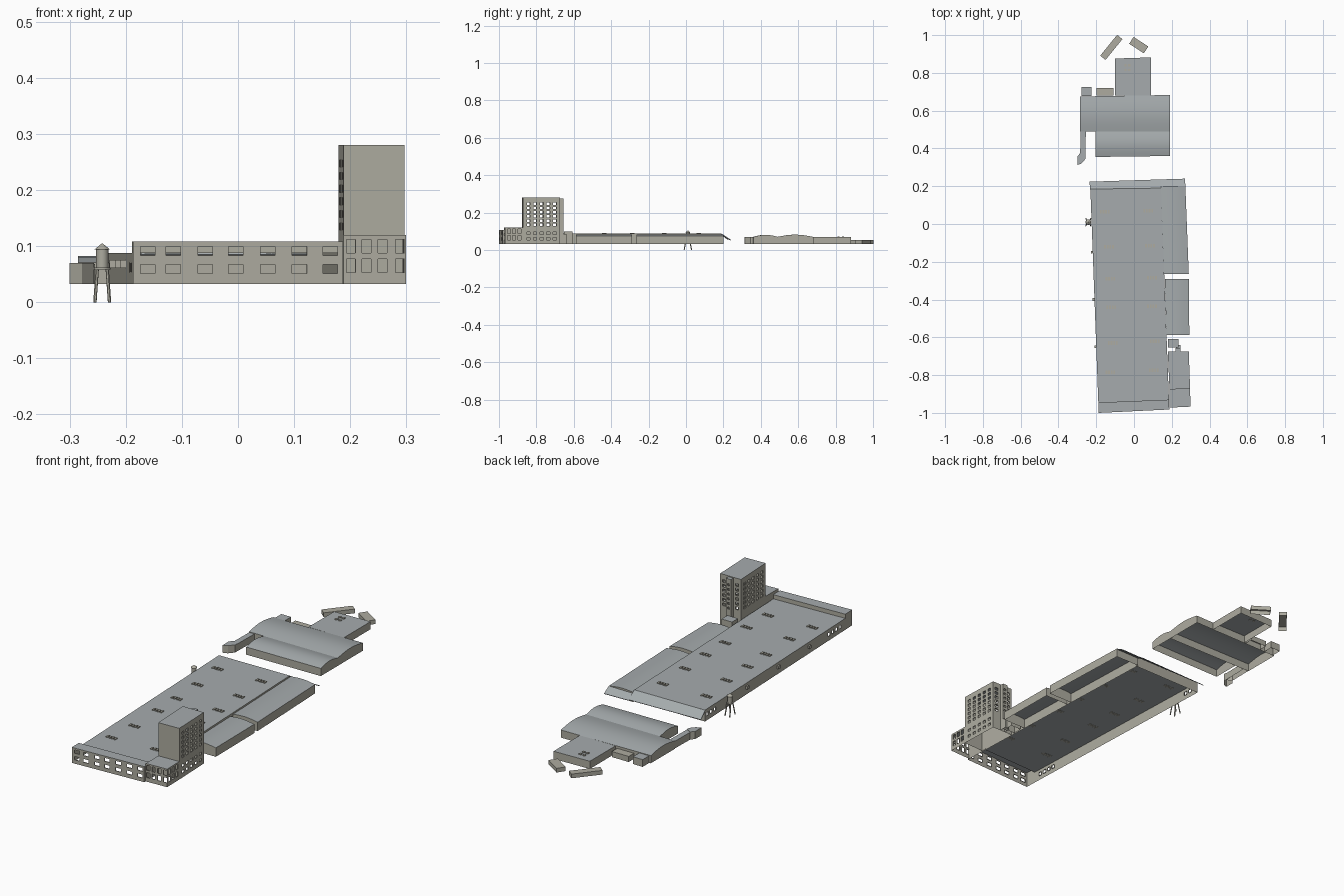
import bpy, bmesh
from math import sin, cos, pi, radians
from mathutils import Vector, Matrix

if "Cube" in bpy.data.objects:
    bpy.data.objects.remove(bpy.data.objects["Cube"])

BASE = 0.033


def mat(name, col):
    m = bpy.data.materials.new(name)
    m.diffuse_color = (*col, 1)
    m.use_nodes = True
    m.node_tree.nodes["Principled BSDF"].inputs["Base Color"].default_value = m.diffuse_color
    return m


WALL = mat("wall", (0.42, 0.41, 0.35))
ROOF = mat("roof", (0.38, 0.41, 0.42))


def finish(name, bm, smooth=False):
    bmesh.ops.remove_doubles(bm, verts=bm.verts, dist=1e-5)
    me = bpy.data.meshes.new(name)
    bm.to_mesh(me)
    bm.free()
    me.materials.append(WALL)
    me.materials.append(ROOF)
    ob = bpy.data.objects.new(name, me)
    bpy.context.collection.objects.link(ob)
    if smooth:
        bpy.ops.object.select_all(action='DESELECT')
        ob.select_set(True)
        bpy.context.view_layer.objects.active = ob
        bpy.ops.object.shade_smooth_by_angle(angle=radians(25))
    return ob


def face(bm, pts, m=0):
    bm.faces.new([bm.verts.new(p) for p in pts]).material_index = m


def wall(bm, a, b, z0, z1, holes=(), depth=0.004):
    """Wall sheet from a to b with openings (u0, u1, z0, z1), u measured from a."""
    a, b = Vector((*a, 0)), Vector((*b, 0))
    d = (b - a).normalized()
    inward = Vector((-d.y, d.x, 0)) * depth
    P = lambda u, z: a + d * u + Vector((0, 0, z))
    us = sorted({0, (b - a).length, *[h[0] for h in holes], *[h[1] for h in holes]})
    zs = sorted({z0, z1, *[h[2] for h in holes], *[h[3] for h in holes]})
    for u, v in zip(us, us[1:]):
        for s, t in zip(zs, zs[1:]):
            cu, cz = (u + v) / 2, (s + t) / 2
            if not any(h[0] < cu < h[1] and h[2] < cz < h[3] for h in holes):
                face(bm, [P(u, s), P(v, s), P(v, t), P(u, t)])
    for u, v, s, t in holes:
        c = [P(u, s), P(v, s), P(v, t), P(u, t)]
        for i in range(4):
            p, q = c[i], c[(i + 1) % 4]
            face(bm, [p, q, q + inward, p + inward])


def grid(us, zs, w, h):
    return [(u - w / 2, u + w / 2, z - h / 2, z + h / 2) for u in us for z in zs]


def block(name, pts, top, holes={}, base={}, skip=(), roof=1, z0=BASE):
    """Open-bottomed building on a counter-clockwise footprint."""
    bm = bmesh.new()
    for i, p in enumerate(pts):
        if i not in skip:
            wall(bm, p, pts[(i + 1) % len(pts)], base.get(i, z0), top, holes.get(i, ()))
    face(bm, [(*p, top) for p in pts], roof)
    return finish(name, bm)


def rect(x0, x1, y0, y1):
    return [(x0, y0), (x1, y0), (x1, y1), (x0, y1)]


def rot_rect(cx, cy, l, w, deg):
    c, s = cos(radians(deg)), sin(radians(deg))
    return [(cx + x * c - y * s, cy + x * s + y * c)
            for x, y in rect(-l / 2, l / 2, -w / 2, w / 2)]


def arched(name, L0, L1, R0, R1, z0, z1, rise, n=10):
    """Building with a bowed roof running from side 0 to side 1."""
    bm = bmesh.new()

    def line(a, b):
        return [Vector((*Vector(a).lerp(Vector(b), t / n),
                        z0 + (z1 - z0) * t / n + rise * sin(pi * t / n))) for t in range(n + 1)]
    L, R = line(L0, L1), line(R0, R1)
    g = lambda p: Vector((p.x, p.y, BASE))
    for i in range(n):
        face(bm, [L[i], R[i], R[i + 1], L[i + 1]], 1)
        face(bm, [g(R[i]), g(R[i + 1]), R[i + 1], R[i]])
        face(bm, [g(L[i + 1]), g(L[i]), L[i], L[i + 1]])
    face(bm, [g(L[0]), g(R[0]), R[0], L[0]])
    face(bm, [g(R[n]), g(L[n]), L[n], R[n]])
    return finish(name, bm, True)


# Main hall: long low shed with a taller office strip across the front
wins = grid([0.026, 0.072, 0.129, 0.183, 0.240, 0.297, 0.352], [0.059, 0.091], 0.026, 0.016)
block("front_offices", [(-0.187, -1.0), (0.187, -0.982), (0.185, -0.93), (-0.189, -0.945)], 0.108,
      {0: wins}, base={2: 0.088})
side = grid([0.02, 0.05, 0.08, 1.0, 1.03, 1.06, 1.09], [0.062], 0.016, 0.016)
block("main_hall", [(-0.189, -0.945), (0.185, -0.93), (0.143, 0.19), (-0.231, 0.185)], 0.088,
      {3: side}, skip=(0,))

# Sloping canopies along the back
for name, q in (("main_canopy", [(-0.232, 0.185, 0.088), (-0.236, 0.224, 0.058),
                                 (0.143, 0.236, 0.058), (0.143, 0.19, 0.088)]),
                ("side_canopy", [(0.143, 0.19, 0.08), (0.143, 0.236, 0.055),
                                 (0.27, 0.24, 0.055), (0.272, 0.2, 0.076)])):
    bm = bmesh.new()
    face(bm, q[::-1], 1)
    finish(name, bm).modifiers.new("thick", 'SOLIDIFY').thickness = 0.003

# Side halls with bowed roofs
arched("side_hall_back", (0.142, 0.2), (0.272, 0.2), (0.16, -0.265), (0.29, -0.265), 0.08, 0.076, 0.006)
arched("side_hall_front", (0.163, -0.29), (0.29, -0.29), (0.172, -0.588), (0.293, -0.588), 0.08, 0.076, 0.006)

# Tower, its stair shaft, and the low blocks around it
rows = [0.135 + 0.0225 * i for i in range(6)]
cols = [0.03, 0.065, 0.10, 0.135, 0.17]
block("tower", [(0.188, -0.876), (0.297, -0.872), (0.29, -0.675), (0.179, -0.675)], 0.28,
      {1: grid(cols, [0.06, 0.09] + rows, 0.018, 0.013),
       2: grid([0.02, 0.09], rows, 0.018, 0.013),
       3: grid(cols, rows, 0.018, 0.013)})
block("stair_shaft", rect(0.22, 0.246, -0.675, -0.656), 0.276,
      {2: grid([0.013], rows, 0.012, 0.01)}, skip=(0,))
block("tower_base", [(0.188, -0.972), (0.299, -0.967), (0.297, -0.872), (0.188, -0.876)], 0.12,
      {0: grid([0.013, 0.041, 0.07, 0.101], [0.065, 0.1], 0.016, 0.024),
       1: grid([0.02, 0.048, 0.076], [0.065, 0.1], 0.016, 0.024)}, skip=(2,))
block("link_block", rect(0.18, 0.236, -0.653, -0.608), 0.1)
block("link_passage", rect(0.222, 0.246, -0.656, -0.64), 0.085)

# Rear complex: two bowed bays, back wing, corridor and sheds
arched("rear_bay_front", (-0.205, 0.355), (-0.205, 0.49), (0.19, 0.36), (0.19, 0.49), 0.07, 0.071, 0.011)
arched("rear_bay_back", (-0.285, 0.49), (-0.285, 0.675), (0.19, 0.49), (0.19, 0.683), 0.071, 0.07, 0.012)
block("rear_wing", [(-0.1, 0.68), (0.09, 0.68), (0.09, 0.882), (-0.1, 0.876)], 0.07)
block("corridor", [(-0.285, 0.372), (-0.257, 0.36), (-0.255, 0.49), (-0.283, 0.49)], 0.068)
block("corridor_end", [(-0.3, 0.312), (-0.278, 0.32), (-0.257, 0.345), (-0.257, 0.36),
                       (-0.285, 0.375), (-0.3, 0.358)], 0.07)
block("rear_shed", rect(-0.277, -0.225, 0.677, 0.726), 0.068)
block("rear_lean_to", rect(-0.198, -0.108, 0.68, 0.72), 0.06, roof=0)
block("outbuilding_left", rot_rect(-0.12, 0.935, 0.142, 0.036, 51), 0.053, roof=0)
block("outbuilding_right", rot_rect(0.025, 0.947, 0.093, 0.043, -33), 0.053, roof=0)


def boxes(name, items):
    """Several small boxes (centre, size) in one object."""
    bm = bmesh.new()
    for c, s in items:
        bmesh.ops.create_cube(bm, size=1, matrix=Matrix.Translation(c) @ Matrix.Diagonal((*s, 1)))
    return finish(name, bm)


# Rooftop vents: clusters of small boxes
vents = []
for y, x in ((0.065, -0.155), (0.07, 0.075), (-0.12, -0.132), (-0.115, 0.085), (-0.29, -0.125),
             (-0.285, 0.095), (-0.44, -0.12), (-0.435, 0.095), (-0.63, -0.112), (-0.62, 0.11),
             (-0.785, -0.125), (-0.775, 0.105)):
    vents += [((x + (i - 1.5) * 0.014, y, 0.0895), (0.009, 0.019, 0.005)) for i in range(4)]
boxes("roof_vents", vents)
boxes("wing_vents", [((x, y, 0.0715), (0.012, 0.012, 0.005)) for x in (-0.045, -0.025) for y in (0.815, 0.84)])
boxes("wall_units", [((-0.19 - 0.0373 * (y + 0.945) - 0.004, y, 0.068), (0.01, 0.014, 0.014))
                     for y in (-0.65, -0.4, -0.15)])

# Water tower: tank, conical cap, four legs
bm = bmesh.new()
C = Vector((-0.242, 0.01, 0))


def cone(r1, r2, z0, z1, n=16):
    bmesh.ops.create_cone(bm, cap_ends=True, segments=n, radius1=r1, radius2=r2, depth=z1 - z0,
                          matrix=Matrix.Translation(C + Vector((0, 0, (z0 + z1) / 2))))


cone(0.011, 0.011, 0.062, 0.094)
cone(0.014, 0.0005, 0.094, 0.105)
cone(0.015, 0.015, 0.058, 0.062)
for sx in (-1, 1):
    for sy in (-1, 1):
        top = C + Vector((sx * 0.009, sy * 0.009, 0.058))
        bot = C + Vector((sx * 0.013, sy * 0.02, 0))
        d = top - bot
        m = Matrix.Translation((top + bot) / 2) @ d.to_track_quat('Z', 'Y').to_matrix().to_4x4()
        bmesh.ops.create_cone(bm, cap_ends=True, segments=6, radius1=0.003, radius2=0.003,
                              depth=d.length, matrix=m)
finish("water_tower", bm, True)
